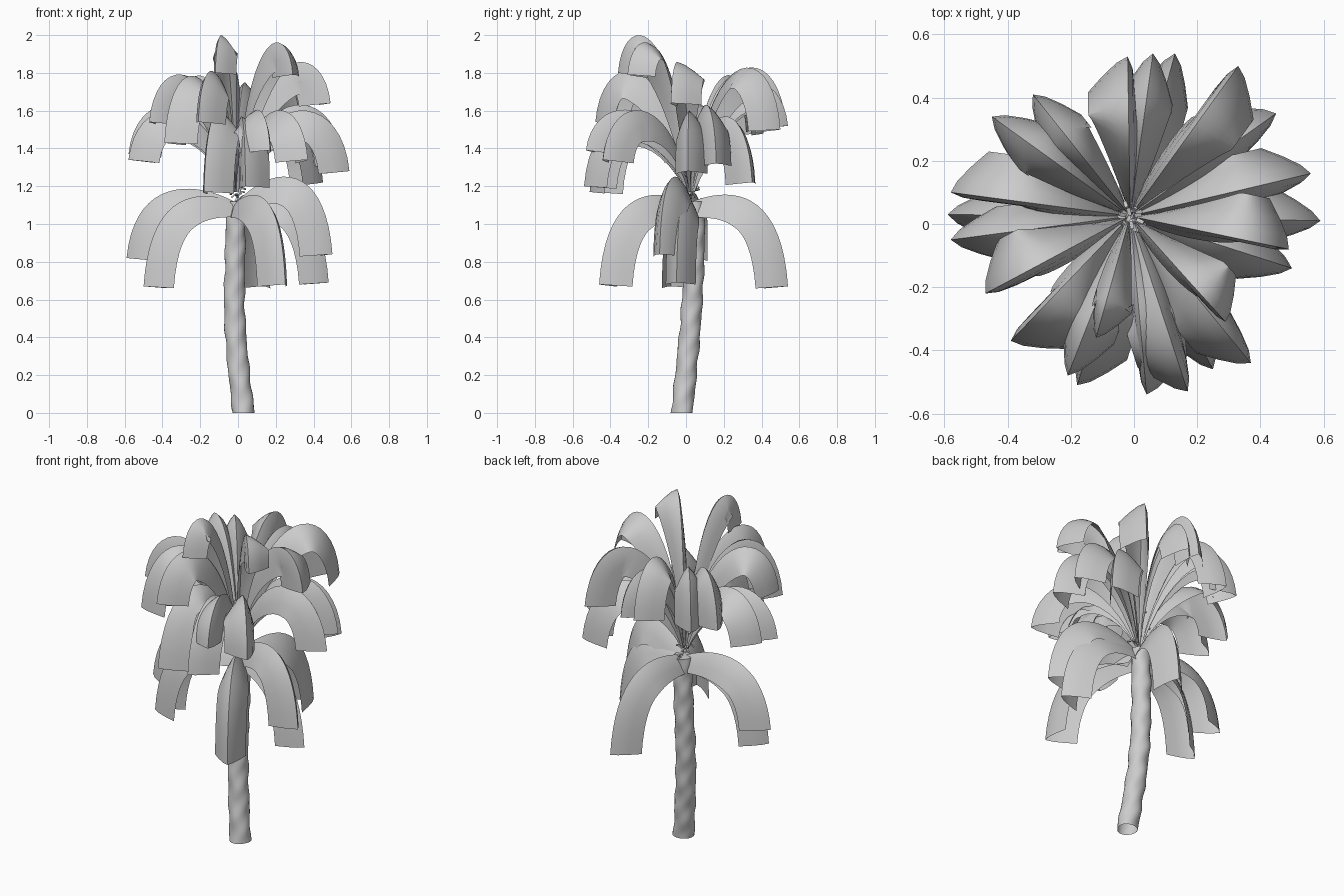
import bpy, bmesh, math, random
from mathutils import Vector, Matrix

random.seed(4)
cube = bpy.data.objects.get("Cube")
if cube:
    bpy.data.objects.remove(cube)

grey = bpy.data.materials.new("plain grey")
grey.use_nodes = True
grey.diffuse_color = (0.6, 0.6, 0.6, 1)
grey.node_tree.nodes["Principled BSDF"].inputs["Base Color"].default_value = (0.6, 0.6, 0.6, 1)


def finish(bm, name, angle):
    mesh = bpy.data.meshes.new(name)
    bm.normal_update()
    bm.to_mesh(mesh)
    bm.free()
    mesh.materials.append(grey)
    ob = bpy.data.objects.new(name, mesh)
    bpy.context.collection.objects.link(ob)
    bpy.ops.object.select_all(action="DESELECT")
    ob.select_set(True)
    bpy.context.view_layer.objects.active = ob
    bpy.ops.object.shade_smooth_by_angle(angle=math.radians(angle))


def skin(bm, rows, closed=False):
    for a, b in zip(rows, rows[1:]):
        n = len(a)
        for i in range(n if closed else n - 1):
            j = (i + 1) % n
            bm.faces.new((a[i], a[j], b[j], b[i]))


# Trunk: leaning open-bottomed tube with soft uneven bumps
def trunk_centre(z):
    x = 0.03 - 0.05 * math.sin(min(z / 0.65, 1) * math.pi / 2) + 0.02 * max(z - 0.6, 0)
    y = -0.022 + 0.068 * math.sin(min(z / 1.0, 1) * math.pi / 2)
    return Vector((x, y, z))


def build_trunk():
    bm = bmesh.new()
    rows, sides, steps, top = [], 24, 60, 1.12
    for k in range(steps + 1):
        z = top * k / steps
        c = trunk_centre(z)
        row = []
        for i in range(sides):
            a = math.tau * i / sides
            r = 0.058 - 0.006 * z / top
            r += 0.0025 * math.sin(2 * a + 31 * z) + 0.002 * math.sin(3 * a - 47 * z)
            row.append(bm.verts.new(c + Vector((r * math.cos(a), r * math.sin(a), 0))))
        rows.append(row)
    skin(bm, rows, True)
    bm.faces.new(rows[-1])
    finish(bm, "trunk", 50)


# Frond: arching folded blade, ridge on top and a hanging flap on each side
CROWN = Vector((-0.012, 0.025, 0))


def build_frond(name, tip, apex, roll, lower):
    tip = Vector(tip)
    out = tip - CROWN
    out.z = 0
    reach = out.length
    out.normalize()
    side = Vector((-out.y, out.x, 0))
    base_z = 1.12 if lower else 1.17
    ctrl_z = (apex - (base_z + tip.z) / 8) / 0.75
    pts = [(0.01, base_z), (reach * (0.4 if lower else 0.2), ctrl_z),
           (reach * 0.93, ctrl_z), (reach, tip.z)]
    bm = bmesh.new()
    rows, steps = [], 18
    for k in range(steps + 1):
        t = k / steps
        wts = ((1 - t) ** 3, 3 * t * (1 - t) ** 2, 3 * t * t * (1 - t), t ** 3)
        d = ((1 - t) ** 2, 2 * t * (1 - t), t * t)
        r = sum(w * p[0] for w, p in zip(wts, pts))
        z = sum(w * p[1] for w, p in zip(wts, pts))
        tangent = sum((w * (out * (b[0] - a[0]) + Vector((0, 0, b[1] - a[1])))
                       for w, a, b in zip(d, pts, pts[1:])), Vector()).normalized()
        down = side.cross(tangent)
        turn = Matrix.Rotation(roll * min(1, 2 * t), 3, tangent)
        grow = math.sin(min(1, t / 0.55) * math.pi / 2)
        size = 0.6 + 0.4 * grow if lower else 0.08 + 0.92 * grow
        size *= min(1, 1.9 * reach)
        ridge = CROWN + out * r + Vector((0, 0, z))
        row = []
        for s in (-1, -0.6, -0.25, 0, 0.25, 0.6, 1):
            u = abs(s)
            off = side * (0.085 * math.copysign(u ** 0.8, s)) + down * (0.155 * u ** 1.15)
            row.append(bm.verts.new(ridge + turn @ off * size))
        rows.append(row)
    skin(bm, rows)
    finish(bm, name, 40)


build_trunk()

# Each frond: tip position, ridge height and roll about its own ridge
low_tier = [((-0.59, 0.03, 0.82), 1.17, 0), ((-0.5, -0.08, 0.67), 1.11, 0),
            ((0.25, -0.46, 0.68), 1.12, 0), ((0.13, 0.54, 0.67), 1.12, 0),
            ((0.5, -0.14, 0.84), 1.24, 0), ((0.48, -0.05, 0.69), 1.12, 0)]
mid_tier = [((0.45, 0.35, 1.22), 1.57, 0.2), ((0.59, 0.01, 1.28), 1.6, 0.1),
            ((0.56, 0.16, 1.32), 1.63, 0.2), ((0.37, -0.44, 1.34), 1.6, -0.2),
            ((0.17, -0.53, 1.39), 1.6, -0.3), ((0.04, -0.54, 1.2), 1.57, 0.4),
            ((-0.18, -0.51, 1.17), 1.6, 0.3), ((-0.58, -0.05, 1.34), 1.6, 0),
            ((-0.58, 0.1, 1.37), 1.63, -0.45)]
high_tier = [((0.33, 0.5, 1.5), 1.82, -0.4), ((0.49, -0.08, 1.64), 1.84, 0.5),
             ((0.29, -0.31, 1.79), 1.93, 0.45), ((-0.12, -0.36, 1.8), 1.97, 0.2),
             ((-0.21, -0.48, 1.54), 1.8, 0.1), ((-0.39, -0.37, 1.43), 1.78, 0.45),
             ((-0.47, -0.22, 1.54), 1.78, -0.35), ((-0.45, 0.34, 1.5), 1.78, 0),
             ((-0.32, 0.41, 1.48), 1.78, 0), ((-0.02, 0.53, 1.52), 1.82, 0.35),
             ((0.06, 0.54, 1.52), 1.74, 0)]
for label, tier in (("low", low_tier), ("middle", mid_tier), ("high", high_tier)):
    for i, (tip, apex, roll) in enumerate(tier):
        build_frond(f"{label}_frond_{i + 1}", tip, apex, roll, label == "low")

# Loose husk chips around the crown
bm = bmesh.new()
for i in range(45):
    a = random.uniform(0, math.tau)
    r = random.uniform(0.01, 0.055)
    place = CROWN + Vector((r * math.cos(a), r * math.sin(a), random.uniform(1.08, 1.4)))
    spin = Matrix.Rotation(a, 4, "Z") @ Matrix.Rotation(random.uniform(-1, 1), 4, "Y")
    scale = Matrix.Diagonal((0.025, 0.012, 0.008, 1))
    bmesh.ops.create_cube(bm, size=1, matrix=Matrix.Translation(place) @ spin @ scale)
finish(bm, "crown_husks", 30)
